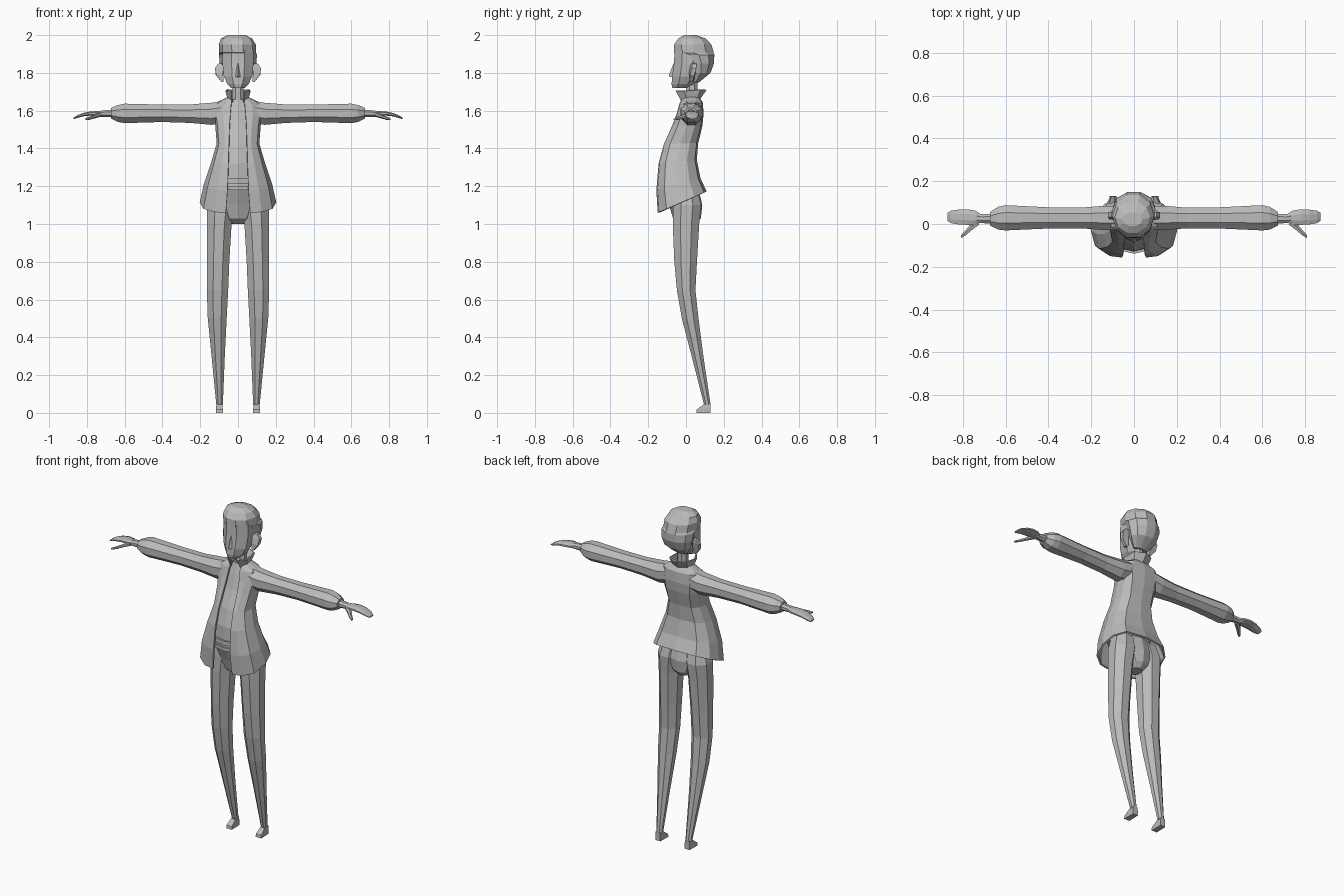
import bpy, bmesh, math
from mathutils import Vector

grey = bpy.data.materials.new("plain_grey")
grey.diffuse_color = (0.5, 0.5, 0.5, 1)


def make(name, rows, closed=True, mirror=False, thick=0):
    """Skin a surface over rows of points; closed rows are also capped."""
    bm = bmesh.new()
    vs = [[bm.verts.new(p) for p in r] for r in rows]
    n = len(rows[0])
    for a, b in zip(vs, vs[1:]):
        for i in range(n if closed else n - 1):
            j = (i + 1) % n
            bm.faces.new((a[i], a[j], b[j], b[i]))
    if closed:
        bm.faces.new(vs[0])
        bm.faces.new(vs[-1])
    bmesh.ops.recalc_face_normals(bm, faces=bm.faces)
    me = bpy.data.meshes.new(name)
    bm.to_mesh(me)
    bm.free()
    me.materials.append(grey)
    ob = bpy.data.objects.new(name, me)
    bpy.context.collection.objects.link(ob)
    if mirror:
        ob.modifiers.new("mirror", 'MIRROR')
    if thick:
        s = ob.modifiers.new("solid", 'SOLIDIFY')
        s.thickness, s.offset = thick, 0
    return ob


def ring(n, u0, u1, v0, v1, place, turn=0.5):
    """Polygon filling the u, v box; place turns (u, v) into a 3D point."""
    pts = []
    for i in range(n):
        t = 2 * math.pi * (i + turn) / n
        k = 1 / math.cos(math.pi / n) if turn else 1
        pts.append(place((u0 + u1) / 2 + (u1 - u0) / 2 * k * math.cos(t),
                         (v0 + v1) / 2 + (v1 - v0) / 2 * k * math.sin(t)))
    return pts


def upright(name, spec, n=8, mirror=False, turn=0.5):
    """Rows of z, x0, x1, y0, y1."""
    return make(name, [ring(n, a, b, c, d, lambda u, v, z=z: (u, v, z), turn)
                       for z, a, b, c, d in spec], mirror=mirror)


def sideways(name, spec, n=8):
    """Rows of x, y0, y1, z0, z1, mirrored to both sides."""
    return make(name, [ring(n, a, b, c, d, lambda u, v, x=x: (x, u, v))
                       for x, a, b, c, d in spec], mirror=True)


# Legs, slanting back to small feet
upright("trouser_leg", [
    (0.045, .080, .115, .095, .13), (0.3, .070, .140, .03, .092),
    (0.5, .060, .160, -.022, .066), (0.65, .052, .165, -.048, .05),
    (0.8, .046, .164, -.062, .058), (1.0, .034, .163, -.07, .07),
    (1.1, .02, .163, -.07, .08), (1.18, .02, .14, -.065, .06)], mirror=True)
make("foot", [
    [(.08, .055, 0), (.117, .055, 0), (.115, .13, 0), (.082, .13, 0)],
    [(.08, .057, .018), (.117, .057, .018), (.115, .13, .03), (.082, .13, .03)],
    [(.084, .093, .045), (.113, .093, .045), (.113, .13, .05), (.084, .13, .05)]],
    mirror=True)

# Hips, shirt and belt
upright("hips", [
    (1.0, -.035, .035, -.03, .05), (1.03, -.07, .07, -.065, .075),
    (1.1, -.11, .11, -.085, .082), (1.19, -.13, .13, -.12, .06)], 10)
upright("shirt", [
    (1.18, -.13, .13, -.125, .055), (1.32, -.105, .105, -.122, .038),
    (1.42, -.085, .085, -.095, .045), (1.52, -.09, .09, -.05, .07),
    (1.6, -.08, .08, -.025, .07), (1.66, -.04, .04, -.005, .06)], 10)
for name, z0, z1 in (("belt", 1.18, 1.2), ("belt_upper", 1.215, 1.24)):
    upright(name, [(z, -.133, .133, -.134, .045) for z in (z0, z1)], 10)

# Open coat with a hem that drops toward the front
coat = []
for zf, zb, w, yf, yb, gap in (
        (1.06, 1.17, .198, -.145, .105, .064), (1.18, 1.24, .176, -.152, .072, .055),
        (1.32, 1.34, .136, -.14, .052, .05), (1.42, 1.43, .108, -.113, .06, .047),
        (1.52, 1.52, .115, -.068, .082, .044), (1.58, 1.58, .125, -.045, .088, .04),
        (1.635, 1.64, .115, -.03, .085, .035), (1.665, 1.67, .055, -.015, .065, .03)):
    row = []
    for x, f in ((gap, 0), (max(.62 * w, gap), .03), (.9 * w, .18), (w, .48),
                 (.93 * w, .75), (.66 * w, .95), (0, 1)):
        row.append((x, yf + (yb - yf) * f, zf + (zb - zf) * f))
    coat.append(row)
make("coat", coat, closed=False, mirror=True, thick=.01)

# Flared collar
make("collar", [
    [(.03, -.02, 1.645), (.05, .01, 1.655), (.045, .055, 1.66), (0, .07, 1.66)],
    [(.032, -.053, 1.705), (.064, -.01, 1.705), (.058, .075, 1.712), (0, .105, 1.71)]],
    closed=False, mirror=True, thick=.007)

# Sleeves with tapered cuffs
sideways("sleeve", [
    (.06, -.03, .085, 1.54, 1.655), (.14, -.028, .085, 1.525, 1.642),
    (.25, -.02, .076, 1.535, 1.633), (.4, -.021, .078, 1.54, 1.632),
    (.6, -.03, .088, 1.534, 1.637), (.635, -.026, .08, 1.54, 1.63),
    (.672, -.008, .056, 1.558, 1.615)])
sideways("wrist", [(.66, .002, .048, 1.565, 1.606), (.71, .004, .046, 1.567, 1.602),
                   (.74, .005, .05, 1.568, 1.597)])
sideways("hand", [
    (.71, .01, .042, 1.572, 1.598), (.74, -.004, .062, 1.572, 1.598),
    (.78, -.004, .069, 1.574, 1.596), (.82, -.002, .067, 1.57, 1.588),
    (.855, .004, .062, 1.56, 1.574), (.872, .015, .052, 1.554, 1.562)])
sideways("thumb", [
    (.725, -.004, .03, 1.57, 1.592), (.76, -.03, .004, 1.56, 1.578),
    (.785, -.052, -.026, 1.553, 1.568), (.808, -.066, -.052, 1.55, 1.56)], 6)

# Neck and face
upright("neck", [(1.63, -.032, .032, .0, .062), (1.78, -.028, .028, .004, .06)])
upright("face", [
    (1.72, -.036, .036, -.072, .0), (1.74, -.056, .056, -.076, .045),
    (1.78, -.075, .075, -.074, .07), (1.85, -.082, .082, -.064, .08),
    (1.92, -.082, .082, -.06, .08)])
make("nose", [
    [(-.02, -.066, 1.775), (.02, -.066, 1.775), (0, -.092, 1.783)],
    [(-.008, -.058, 1.85), (.008, -.058, 1.85), (0, -.066, 1.85)]])

# Hair: a full back and a swept front
upright("hair", [
    (1.75, -.045, .045, .035, .07), (1.80, -.085, .085, .025, .132),
    (1.85, -.098, .098, .01, .152), (1.895, -.1, .1, -.015, .154),
    (1.907, -.1, .096, -.07, .152), (1.95, -.102, .094, -.068, .14),
    (1.982, -.09, .075, -.045, .108), (2.0, -.055, .04, -.012, .055)], 10, turn=0)

# Ears
make("ear", [
    [(.075, .02, 1.755), (.088, .018, 1.752), (.088, .036, 1.752), (.075, .04, 1.755)],
    [(.08, .016, 1.8), (.116, .022, 1.79), (.118, .045, 1.79), (.08, .05, 1.8)],
    [(.08, .022, 1.835), (.122, .03, 1.825), (.122, .055, 1.825), (.08, .056, 1.835)],
    [(.085, .03, 1.85), (.106, .034, 1.848), (.106, .055, 1.848), (.085, .055, 1.85)]],
    mirror=True)
